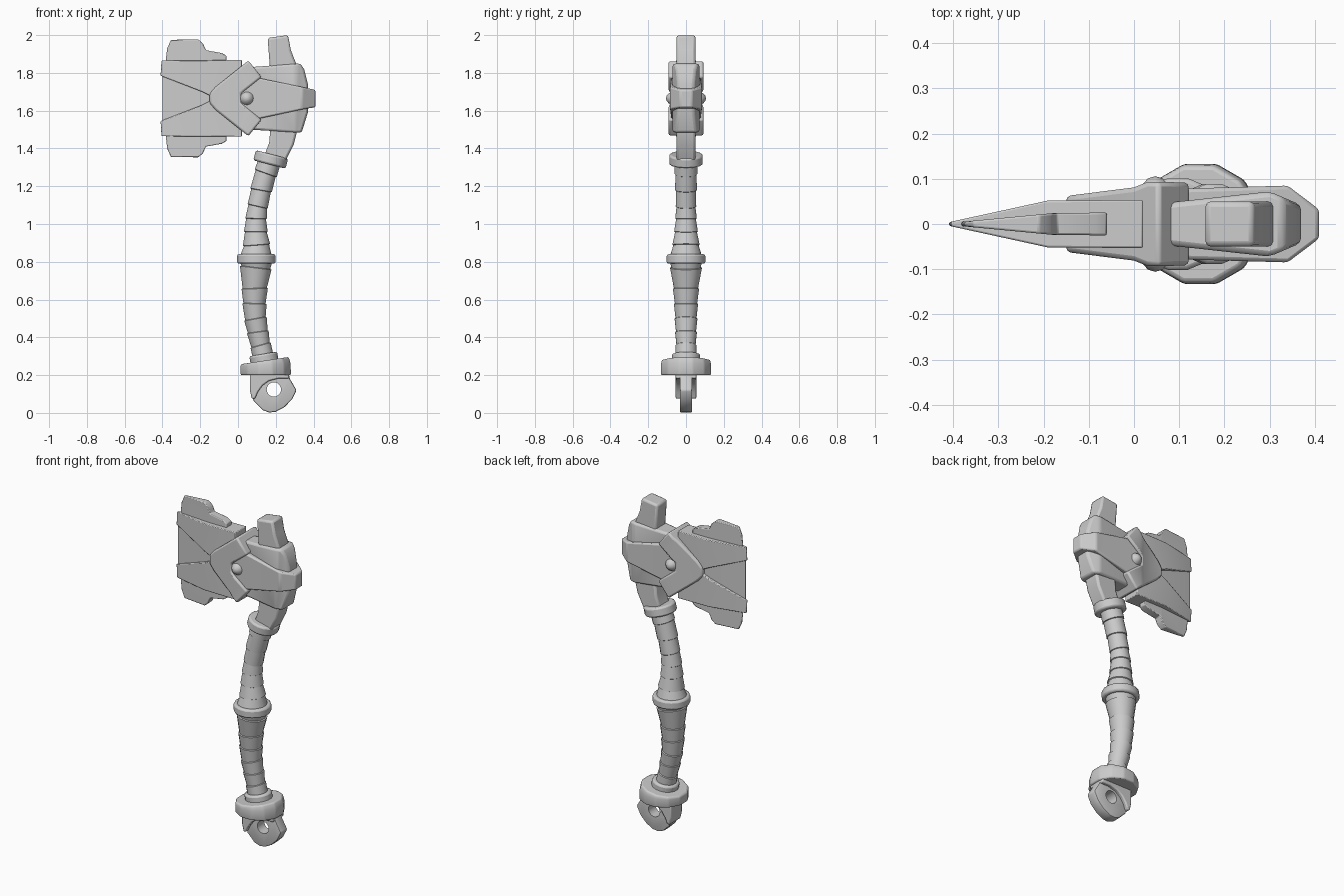
import bpy, bmesh, math
from mathutils import Vector, Matrix

if "Cube" in bpy.data.objects:
    bpy.data.objects.remove(bpy.data.objects["Cube"])

MID = 1.665  # height of the axe head's mirror line


def interp(table, t):
    """Piecewise linear lookup in an ascending table of (t, value)."""
    if t <= table[0][0]:
        return table[0][1]
    for (a, va), (b, vb) in zip(table, table[1:]):
        if t <= b:
            return va + (vb - va) * (t - a) / (b - a)
    return table[-1][1]


def finish(name, bm, bevel=0.0, angle=35):
    bmesh.ops.recalc_face_normals(bm, faces=bm.faces)
    me = bpy.data.meshes.new(name)
    bm.to_mesh(me)
    bm.free()
    ob = bpy.data.objects.new(name, me)
    bpy.context.collection.objects.link(ob)
    for p in me.polygons:
        p.use_smooth = True
    me.set_sharp_from_angle(angle=math.radians(angle))
    if bevel:
        m = ob.modifiers.new("bevel", 'BEVEL')
        m.width, m.segments, m.limit_method = bevel, 2, 'ANGLE'
        m.angle_limit = math.radians(28)
    return ob


def slab(name, outline, depth, bevel=0.008, flip=False):
    """Front outline (x, z) made solid; depth = half thickness along x."""
    bm = bmesh.new()
    pts = [(x, 2 * MID - z if flip else z) for x, z in outline]
    front = bm.faces.new([bm.verts.new((x, -1, z)) for x, z in pts])
    ext = bmesh.ops.extrude_face_region(bm, geom=[front])
    for v in ext['geom']:
        if isinstance(v, bmesh.types.BMVert):
            v.co.y = 1
    for x, _ in depth[1:-1]:
        bmesh.ops.bisect_plane(bm, geom=bm.verts[:] + bm.edges[:] + bm.faces[:],
                               plane_co=(x, 0, 0), plane_no=(1, 0, 0), dist=1e-5)
    for v in bm.verts:
        v.co.y *= interp(depth, v.co.x)
    return finish(name, bm, bevel)


def loft(name, rings, sides=16, bevel=0.0):
    """Skin through rings of (centre, axis, radius)."""
    bm = bmesh.new()
    loops = []
    for c, axis, r in rings:
        tilt = Vector((0, 0, 1)).rotation_difference(Vector(axis))
        loops.append([bm.verts.new(Vector(c) + tilt @ Vector((
            r * math.cos(2 * math.pi * (i + .5) / sides),
            r * math.sin(2 * math.pi * (i + .5) / sides), 0))) for i in range(sides)])
    for a, b in zip(loops, loops[1:]):
        for i in range(sides):
            j = (i + 1) % sides
            bm.faces.new((a[i], a[j], b[j], b[i]))
    bm.faces.new(loops[0])
    bm.faces.new(loops[-1])
    return finish(name, bm, bevel)


# Blade: thin core with mirrored cheek plates and outer fins
slab("blade_core", [(-.4, 1.80), (-.4, 1.53), (-.1, 1.6), (-.1, 1.73)],
     [(-.4, .002), (-.17, .036), (0, .04)], 0)
plate = [(-.405, 1.865), (.02, 1.868), (.02, 1.67), (-.15, 1.68), (-.19, 1.70),
         (-.41, 1.785)]
fin = [(-.385, 1.84), (-.375, 1.93), (-.355, 1.975), (-.21, 1.977), (-.185, 1.955),
       (-.17, 1.92), (-.085, 1.905), (-.06, 1.89), (-.06, 1.84)]
for side, flip in (("upper", False), ("lower", True)):
    slab(side + "_blade_plate", plate, [(-.41, .004), (-.19, .052), (.02, .053)], .006, flip)
    slab(side + "_blade_fin", fin, [(-.4, .003), (-.18, .024), (0, .026)], .006, flip)

# Head: block, tapering band, chevron strap and rivet
slab("head_block", [(.06, 1.83), (.33, 1.85), (.35, 1.82), (.37, 1.74), (.37, 1.59),
                    (.337, 1.483), (.06, 1.50)],
     [(.06, .045), (.1, .05), (.3, .072), (.37, .042)], .012)
slab("head_band", [(0, 1.785), (.1, 1.775), (.34, 1.725), (.41, 1.71), (.41, 1.618),
                   (.34, 1.607), (.1, 1.555), (0, 1.545)],
     [(0, .078), (.1, .078), (.34, .085), (.41, .032)], .008)
slab("chevron_strap", [(-.15, 1.69), (-.12, 1.725), (.055, 1.865), (.125, 1.778),
                       (.015, 1.69), (.015, 1.64), (.125, 1.552), (.055, 1.465),
                       (-.12, 1.605), (-.15, 1.64)],
     [(-.15, .062), (0, .081), (.03, .093), (.13, .092)], .01)
bm = bmesh.new()
bmesh.ops.create_uvsphere(bm, u_segments=20, v_segments=12, radius=1,
                          matrix=Matrix.Translation((.047, 0, MID)) @
                          Matrix.Diagonal((.052, .106, .052, 1)))
finish("rivet", bm, angle=60)

# Shaft ends showing above and below the head
slab("top_stub", [(.157, 1.985), (.265, 2.0), (.28, 1.92), (.315, 1.83), (.3, 1.7),
                  (.18, 1.7), (.168, 1.84)], [(.15, .05), (.32, .05)], .012)
slab("neck", [(.18, 1.6), (.325, 1.6), (.312, 1.49), (.295, 1.42), (.25, 1.33),
              (.135, 1.35), (.165, 1.43)], [(.13, .05), (.33, .05)], .012)

# Curved grip: stepped wraps following the path
path = [(.2, .155), (.3, .133), (.4, .11), (.5, .092), (.6, .086), (.7, .09), (.82, .097),
        (.9, .098), (1.0, .092), (1.1, .105), (1.2, .127), (1.3, .156), (1.4, .19)]
radius = [(.28, .058), (.36, .053), (.55, .06), (.65, .066), (.75, .079), (.8, .084),
          (.83, .084), (.9, .067), (1.0, .056), (1.1, .052), (1.2, .056), (1.33, .062)]


def ring(z, scale=1.0, wobble=0.0):
    slope = (interp(path, z + .05) - interp(path, z - .05)) / .1
    return ((interp(path, z), 0, z), (slope + wobble, 0, 1), interp(radius, z) * scale)


def wrap(name, levels, wide_low):
    rings = []
    ends = (1.06, .97) if wide_low else (.97, 1.06)
    for i, (a, b) in enumerate(zip(levels, levels[1:])):
        w0, w1 = (.06 * (-1) ** i, -.06 * (-1) ** i)
        rings += [ring(a, ends[0], w0), ring(b - .003, ends[1], w1)]
    loft(name, rings)


wrap("lower_grip", [.26, .36, .43, .50, .58, .66, .77, .81], False)
wrap("upper_grip", [.82, .89, .96, 1.03, 1.095, 1.18, 1.27, 1.35], True)


# Collars
def collar(name, centre, axis, r, h, sides=16):
    a, c = Vector(axis).normalized(), Vector(centre)
    loft(name, [(c - a * h / 2, axis, r), (c + a * h / 2, axis, r)], sides, .01)


collar("top_collar", (.173, 0, 1.342), (.26, 0, 1), .09, .055)
collar("middle_collar", (.097, 0, .815), (0, 0, 1), .104, .05)
collar("grip_foot", (.138, 0, .285), (-.17, 0, 1), .076, .055)
loft("bottom_collar", [((.147, 0, .2), (0, 0, 1), .138), ((.146, 0, .255), (-.06, 0, 1), .137),
                       ((.142, 0, .277), (-.15, 0, 1), .132)], 12, .008)

# Pommel: pierced eyelet with a thicker cheek curving around it
eye = slab("pommel_eyelet", [(.065, .22), (.265, .22), (.275, .18), (.31, .12), (.285, .07),
                             (.245, .03), (.2, .006), (.165, .002), (.13, .015),
                             (.085, .06), (.065, .11)], [(.06, .033), (.31, .033)], .008)
slab("pommel_cheek", [(.063, .22), (.265, .22), (.272, .182), (.215, .182), (.165, .17),
                      (.13, .145), (.105, .11), (.09, .075), (.073, .075), (.063, .12)],
     [(.06, .055), (.28, .055)], .007)
bm = bmesh.new()
bmesh.ops.create_cone(bm, cap_ends=True, segments=20, radius1=.038, radius2=.038, depth=.3,
                      matrix=Matrix.Translation((.19, 0, .124)) @
                      Matrix.Rotation(math.pi / 2, 4, 'X'))
cutter = finish("hole_cutter", bm)
cutter.hide_render = True
cut = eye.modifiers.new("hole", 'BOOLEAN')
cut.operation, cut.object = 'DIFFERENCE', cutter
bpy.context.view_layer.objects.active = eye
for mod in ("bevel", "hole"):
    bpy.ops.object.modifier_apply(modifier=mod)
bpy.data.objects.remove(cutter)
eye.data.set_sharp_from_angle(angle=math.radians(35))
